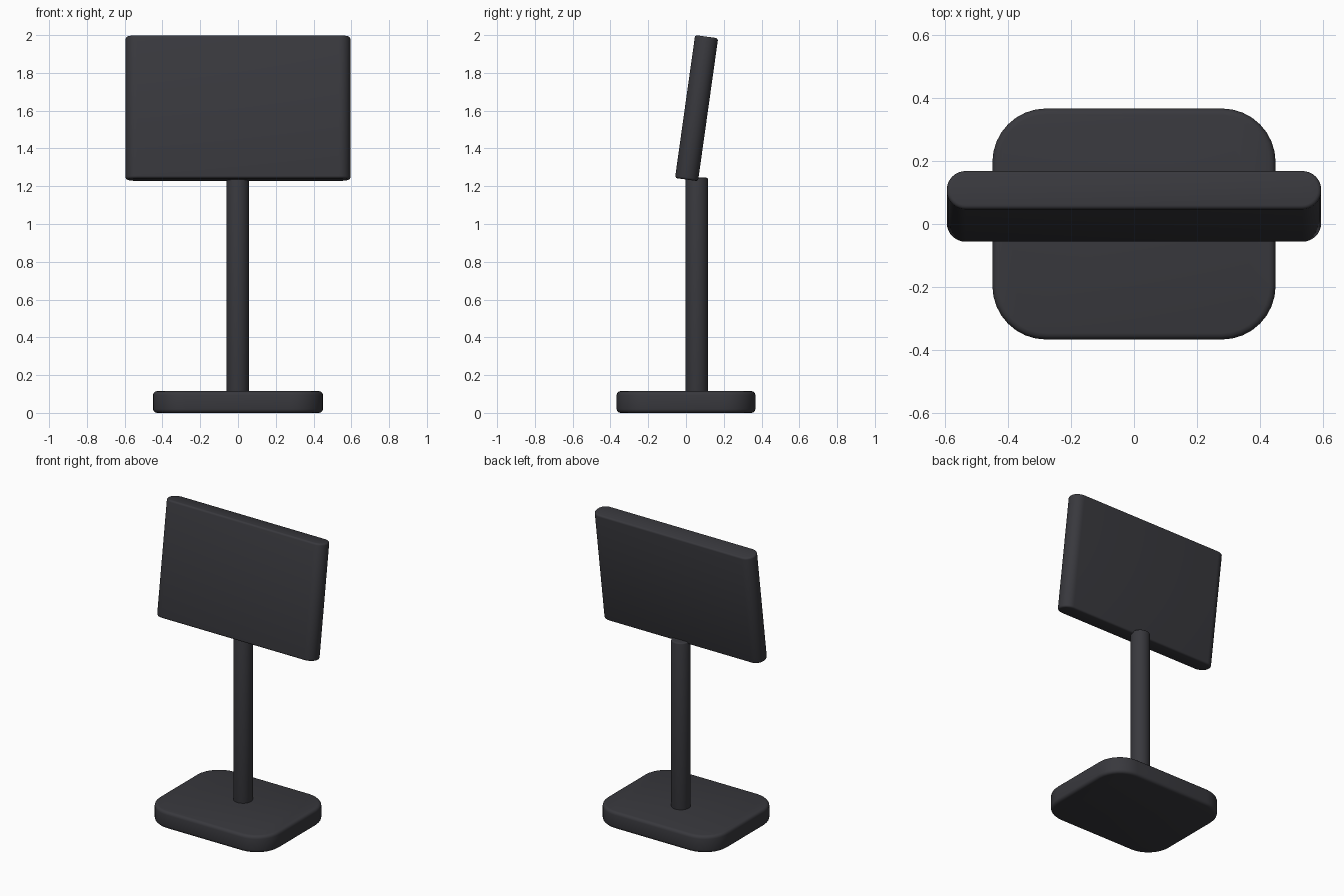
import bpy, bmesh
from math import sin, cos, pi, radians

cube = bpy.data.objects.get("Cube")
if cube:
    bpy.data.objects.remove(cube, do_unlink=True)

charcoal = bpy.data.materials.new("charcoal")
charcoal.use_nodes = True
colour = (0.04, 0.04, 0.047, 1)
charcoal.diffuse_color = colour
charcoal.node_tree.nodes["Principled BSDF"].inputs["Base Color"].default_value = colour


def rounded_slab(name, half_x, half_y, height, radius, rim, location, tilt=0, steps=8):
    """Rounded rectangle extruded upwards, with softened top and bottom rims."""
    bm = bmesh.new()
    corners = [(1, 1), (-1, 1), (-1, -1), (1, -1)]
    outline = []
    for i, (sx, sy) in enumerate(corners):
        for k in range(steps + 1):
            a = (i + k / steps) * pi / 2
            outline.append(bm.verts.new((sx * (half_x - radius) + radius * cos(a),
                                         sy * (half_y - radius) + radius * sin(a),
                                         -height / 2)))
    bmesh.ops.remove_doubles(bm, verts=outline, dist=0.0005)
    bottom = bm.faces.new(bm.verts)
    top = bmesh.ops.extrude_face_region(bm, geom=[bottom], use_keep_orig=True)["geom"]
    bmesh.ops.translate(bm, vec=(0, 0, height),
                        verts=[v for v in top if isinstance(v, bmesh.types.BMVert)])
    bmesh.ops.recalc_face_normals(bm, faces=bm.faces)
    rims = [e for e in bm.edges if abs(e.verts[0].co.z - e.verts[1].co.z) < 0.001]
    bmesh.ops.bevel(bm, geom=rims, offset=rim, segments=3, profile=0.5, affect='EDGES')
    mesh = bpy.data.meshes.new(name)
    bm.to_mesh(mesh)
    bm.free()
    obj = bpy.data.objects.new(name, mesh)
    bpy.context.collection.objects.link(obj)
    obj.location = location
    obj.rotation_euler.x = tilt
    mesh.materials.append(charcoal)
    bpy.ops.object.select_all(action='DESELECT')
    obj.select_set(True)
    bpy.context.view_layer.objects.active = obj
    bpy.ops.object.shade_smooth_by_angle(angle=radians(35))
    return obj


# Foot plate, round post and tilted panel
rounded_slab("base", 0.45, 0.367, 0.115, 0.17, 0.02, (0, 0, 0.0575))
rounded_slab("post", 0.06, 0.06, 1.145, 0.06, 0.008, (-0.002, 0.057, 0.6725))
rounded_slab("panel", 0.595, 0.0615, 0.764, 0.06, 0.012, (0, 0.056, 1.6135), radians(-8))
